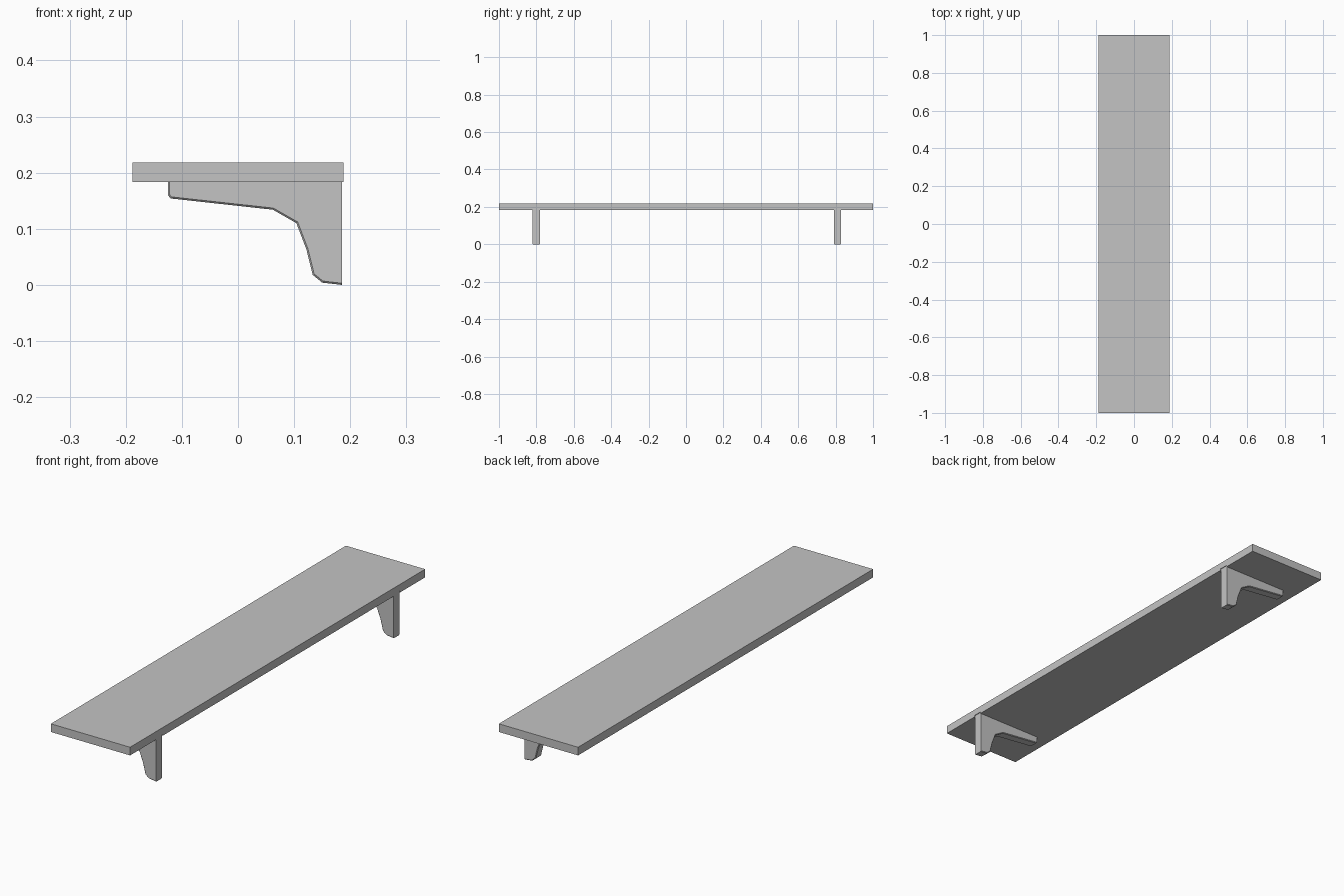
import bpy, bmesh
from mathutils import Matrix, Vector

if "Cube" in bpy.data.objects:
    bpy.data.objects.remove(bpy.data.objects["Cube"])

# Single grey finish
grey = bpy.data.materials.new("light_grey")
grey.use_nodes = True
colour = (0.55, 0.55, 0.55, 1)
grey.diffuse_color = colour
grey.node_tree.nodes["Principled BSDF"].inputs["Base Color"].default_value = colour


def finish(name, bm):
    bmesh.ops.recalc_face_normals(bm, faces=bm.faces)
    mesh = bpy.data.meshes.new(name)
    bm.to_mesh(mesh)
    bm.free()
    mesh.materials.append(grey)
    obj = bpy.data.objects.new(name, mesh)
    bpy.context.collection.objects.link(obj)
    return obj


def box(name, low, high):
    low, high = Vector(low), Vector(high)
    bm = bmesh.new()
    bmesh.ops.create_cube(bm, size=1, matrix=Matrix.Translation((low + high) / 2)
                          @ Matrix.Diagonal((*(high - low), 1)))
    return finish(name, bm)


HALF_DEPTH, HALF_THICK = 0.188, 0.02
BOTTOM, TOP, SEAT = 0.183, 0.218, 0.19

# Bracket side outline: long arm under the board, short leg at the wall
PROFILE = [(-0.125, SEAT), (-0.125, 0.16), (-0.12, 0.154), (0.062, 0.134),
           (0.104, 0.11), (0.122, 0.063), (0.133, 0.018), (0.15, 0.004),
           (0.185, 0), (0.185, SEAT)]


def bracket(name, y):
    bm = bmesh.new()
    face = bm.faces.new([bm.verts.new((x, y - HALF_THICK, z)) for x, z in PROFILE])
    side = bmesh.ops.extrude_face_region(bm, geom=[face])["geom"]
    bmesh.ops.translate(bm, vec=(0, 2 * HALF_THICK, 0),
                        verts=[v for v in side if isinstance(v, bmesh.types.BMVert)])
    # Soften the rim along the exposed lower outline
    rim = [e for e in bm.edges
           if abs(e.verts[0].co.y - e.verts[1].co.y) < 0.001
           and min(v.co.z for v in e.verts) < 0.17
           and min(v.co.x for v in e.verts) < 0.18]
    bmesh.ops.bevel(bm, geom=rim, offset=0.003, segments=1, affect='EDGES')
    return finish(name, bm)


# Board with a shallow notch at the wall edge for each bracket
shelf = box("shelf_board", (-HALF_DEPTH, -1, BOTTOM), (HALF_DEPTH, 1, TOP))
for name, y in (("front_bracket", -0.8), ("back_bracket", 0.81)):
    bracket(name, y)
    cutter = box(name + "_notch_cutter", (0.18, y - HALF_THICK, 0.17),
                 (0.2, y + HALF_THICK, SEAT))
    cutter.hide_render = True
    cutter.hide_viewport = True
    notch = shelf.modifiers.new(name + "_notch", 'BOOLEAN')
    notch.operation = 'DIFFERENCE'
    notch.solver = 'EXACT'
    notch.object = cutter
